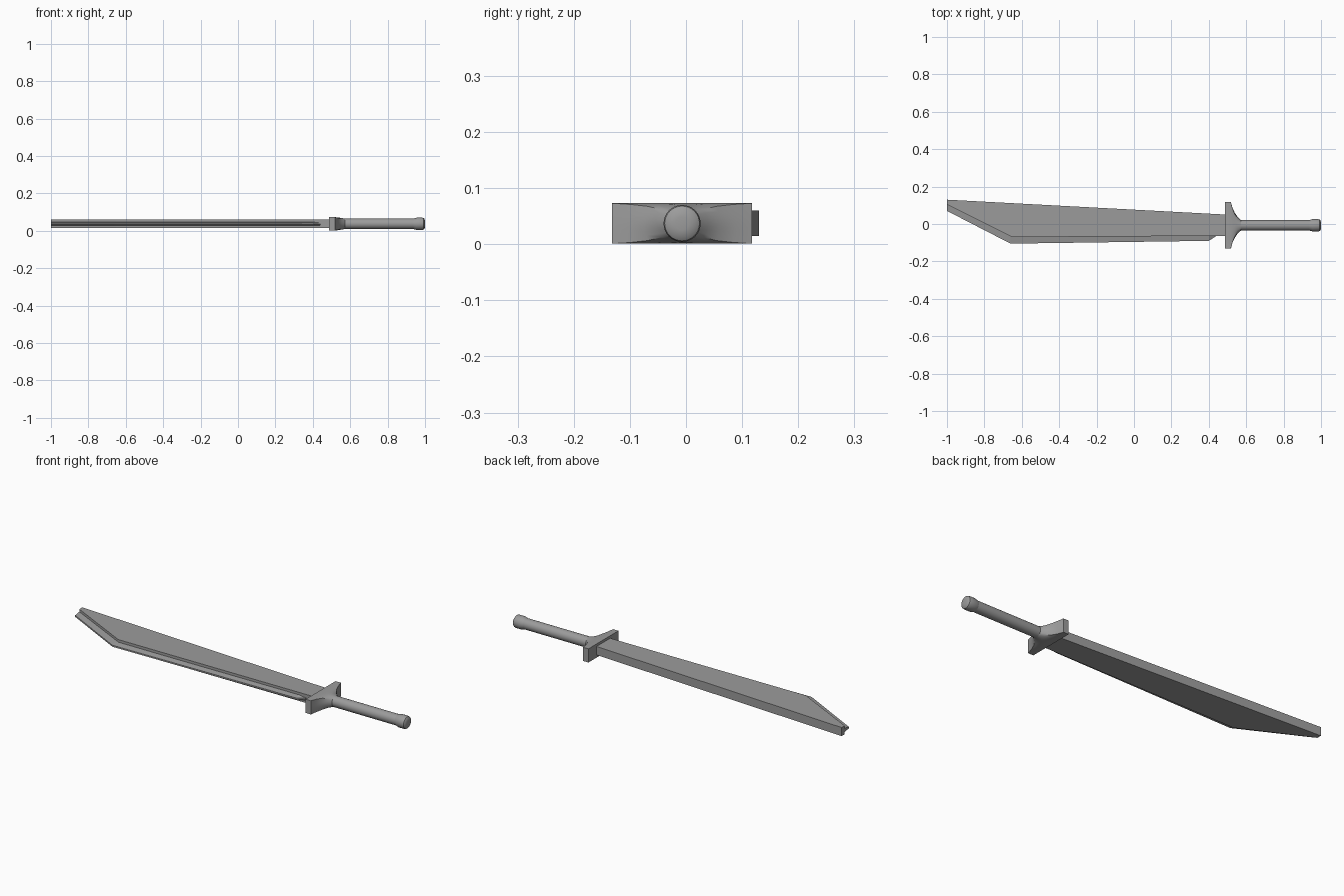
import bpy, bmesh, math

cube = bpy.data.objects.get("Cube")
if cube:
    bpy.data.objects.remove(cube, do_unlink=True)

MID_Y, MID_Z = -0.007, 0.037

steel = bpy.data.materials.new("grey steel")
steel.use_nodes = True
grey = (0.33, 0.33, 0.33, 1)
steel.diffuse_color = grey
steel.node_tree.nodes["Principled BSDF"].inputs["Base Color"].default_value = grey


def loft(name, rings, smooth=True):
    """Skin a list of closed rings and cap both ends."""
    bm = bmesh.new()
    loops = [[bm.verts.new(p) for p in ring] for ring in rings]
    n = len(loops[0])
    for a, b in zip(loops, loops[1:]):
        for i in range(n):
            j = (i + 1) % n
            bm.faces.new((a[i], a[j], b[j], b[i]))
    bm.faces.new(loops[0])
    bm.faces.new(loops[-1])
    bmesh.ops.recalc_face_normals(bm, faces=bm.faces)
    mesh = bpy.data.meshes.new(name)
    bm.to_mesh(mesh)
    bm.free()
    obj = bpy.data.objects.new(name, mesh)
    bpy.context.collection.objects.link(obj)
    mesh.materials.append(steel)
    if smooth:
        bpy.ops.object.select_all(action="DESELECT")
        bpy.context.view_layer.objects.active = obj
        obj.select_set(True)
        bpy.ops.object.shade_smooth_by_angle(angle=math.radians(35))
    return obj


def ring(x, half_y, half_z, square=0.0, n=32):
    """Cross-section blending from an ellipse (0) to a rectangle (1)."""
    pts = []
    for i in range(n):
        a = 2 * math.pi * i / n
        c, s = math.cos(a), math.sin(a)
        k = 1 + square * (1 / max(abs(c), abs(s)) - 1)
        pts.append((x, MID_Y + half_y * c * k, MID_Z + half_z * s * k))
    return pts


# Blade body: a thick slab with a slanted tip
body = [(-1, 0.13), (-1, 0.105), (-0.65, -0.07), (0.5, -0.063), (0.5, 0.05)]
loft("blade_body", [[(x, y, z) for x, y in body] for z in (0.015, 0.06)], False)


# Cutting edge: thinner wedge stepped in from the slab on both sides
def wedge(x, root_y, edge_y, root=0.011, edge=0.004):
    return [(x, root_y, MID_Z + root), (x, edge_y, MID_Z + edge),
            (x, edge_y, MID_Z - edge), (x, root_y, MID_Z - root)]


loft("cutting_edge", [wedge(-1, 0.115, 0.07), wedge(-0.66, -0.06, -0.105),
                      wedge(0.4, -0.06, -0.09), wedge(0.44, -0.06, -0.064)], False)

# Guard: rectangular slab flaring down into the grip
loft("guard", [ring(0.487, 0.125, 0.036, 1), ring(0.518, 0.125, 0.036, 1),
               ring(0.526, 0.095, 0.035, 0.9), ring(0.538, 0.068, 0.034, 0.65),
               ring(0.553, 0.046, 0.031, 0.3), ring(0.572, 0.028, 0.028)])

# Grip and rounded pommel
loft("grip", [ring(x, 0.028, 0.028) for x in (0.54, 0.95)])
loft("pommel", [ring(x, r, r) for x, r in
                ((0.935, 0.027), (0.955, 0.033), (0.985, 0.033),
                 (0.993, 0.031), (0.998, 0.024), (1.0, 0.012))])
